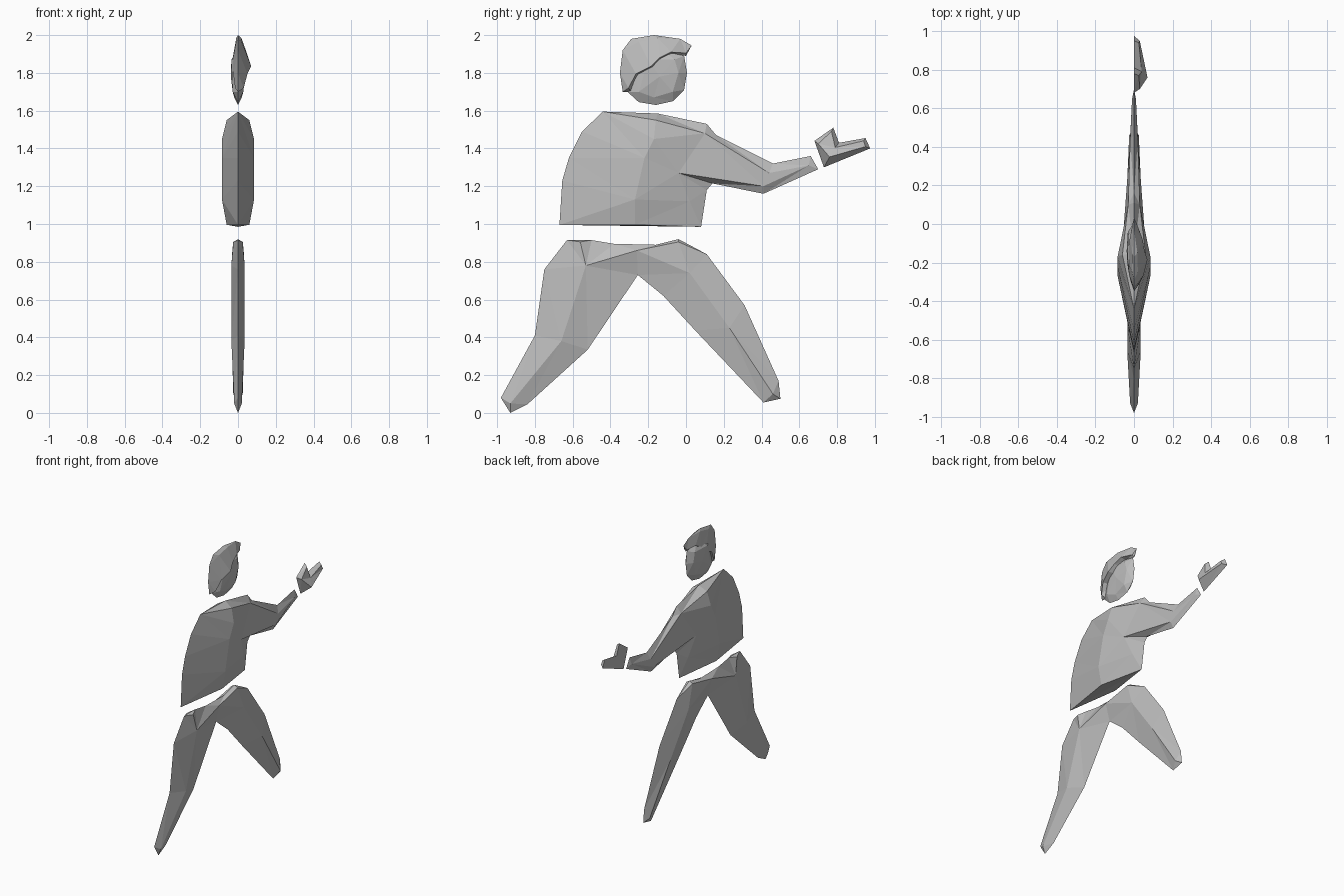
import bpy
import bmesh
from mathutils import Vector
from mathutils.geometry import delaunay_2d_cdt

default_cube = bpy.data.objects.get("Cube")
if default_cube:
    bpy.data.objects.remove(default_cube, do_unlink=True)

# One plain grey for the whole figure
grey = bpy.data.materials.new("plain_grey")
grey.use_nodes = True
colour = (.5, .5, .5, 1)
grey.diffuse_color = colour
grey.node_tree.nodes["Principled BSDF"].inputs["Base Color"].default_value = colour


def faceted_part(name, outline, ridges, back=1, corner_depth=.012):
    """Thin faceted solid: a sharp (y, z) rim at x = 0 and raised (y, z, x) ridges.

    Each ridge is a chain of points whose creases are kept.
    The far side repeats the ridges with their depth multiplied by back.
    """
    points = [Vector(p) for p in outline]
    depths = [0] * len(points)
    creases = []
    for ridge in ridges:
        start = len(points)
        for y, z, depth in ridge:
            points.append(Vector((y, z)))
            depths.append(depth)
        creases += [(i, i + 1) for i in range(start, len(points) - 1)]

    rim_face = [list(range(len(outline)))]
    flat, _, triangles, origins, _, _ = delaunay_2d_cdt(points, creases, rim_face, 1, 1e-5)
    flat = list(flat)
    height = [max((depths[i] for i in source), default=corner_depth) for source in origins]

    # Raise the middle of any triangle that lies wholly on the rim
    faces = []
    for triangle in triangles:
        if any(height[i] for i in triangle):
            faces.append(tuple(triangle))
            continue
        middle = len(flat)
        flat.append(sum((flat[i] for i in triangle), Vector((0, 0))) / len(triangle))
        height.append(corner_depth)
        a, b, c = triangle
        faces += [(a, b, middle), (b, c, middle), (c, a, middle)]

    # Two sides sharing the rim
    bm = bmesh.new()
    near = [bm.verts.new((h, p.x, p.y)) for p, h in zip(flat, height)]
    far = [bm.verts.new((-back * h, p.x, p.y)) if h else v
           for p, h, v in zip(flat, height, near)]
    for face in faces:
        bm.faces.new([near[i] for i in face])
        bm.faces.new([far[i] for i in reversed(face)])
    bmesh.ops.recalc_face_normals(bm, faces=bm.faces)
    mesh = bpy.data.meshes.new(name)
    bm.to_mesh(mesh)
    bm.free()
    mesh.materials.append(grey)
    part = bpy.data.objects.new(name, mesh)
    bpy.context.collection.objects.link(part)
    return part


# Both legs in a wide stride, joined at the hips
faceted_part(
    "legs",
    [(-.98, .08), (-.8, .41), (-.75, .76), (-.63, .915), (-.5, .915), (-.38, .895),
     (-.16, .89), (-.04, .92), (.11, .84), (.31, .57), (.49, .17), (.5, .075),
     (.41, .055), (.05, .435), (-.12, .62), (-.255, .73), (-.52, .335),
     (-.84, .045), (-.93, 0)],
    [[(-.93, .05, .02), (-.66, .38, .035), (-.53, .78, .035), (-.56, .905, .025)],
     [(-.53, .78, .035), (-.26, .86, .03), (-.04, .905, .025)],
     [(-.26, .86, .03), (.02, .74, .035), (.23, .45, .035), (.46, .1, .025)]])

# Torso with the outstretched arm
faceted_part(
    "torso_and_arm",
    [(-.67, .995), (-.655, 1.23), (-.62, 1.35), (-.55, 1.49), (-.44, 1.595),
     (-.15, 1.585), (.11, 1.53), (.16, 1.47), (.46, 1.32), (.66, 1.36),
     (.7, 1.29), (.41, 1.16), (.14, 1.215), (.11, 1.18), (.08, .985)],
    [[(-.27, .996, .06), (-.27, 1.13, .085), (-.22, 1.35, .085),
      (-.17, 1.45, .085), (-.16, 1.55, .06)],
     [(-.04, 1.27, .055), (.41, 1.2, .022), (.65, 1.31, .01)],
     [(-.17, 1.45, .085), (.1, 1.48, .03), (.44, 1.27, .02)],
     [(.02, 1.12, .03)]])

# Open hand, flat on the far side
faceted_part(
    "hand",
    [(.68, 1.44), (.78, 1.51), (.81, 1.43), (.95, 1.455), (.975, 1.4), (.73, 1.3)],
    [[(.77, 1.49, .025), (.7, 1.425, .03), (.76, 1.355, .07), (.95, 1.41, .03),
      (.94, 1.44, .025), (.79, 1.405, .04), (.77, 1.49, .025)]],
    back=0)

# Face
faceted_part(
    "face",
    [(-.31, 1.7), (-.25, 1.645), (-.16, 1.63), (-.07, 1.65), (-.01, 1.71),
     (.005, 1.8), (-.01, 1.89), (-.13, 1.93), (-.28, 1.88)],
    [[(-.25, 1.7, .028), (-.17, 1.67, .02), (-.07, 1.7, .028), (-.04, 1.8, .032),
      (-.06, 1.87, .03), (-.2, 1.87, .035), (-.25, 1.7, .028)],
     [(-.14, 1.78, .038)]])

# Swept hair with a raised fringe on one side
faceted_part(
    "hair",
    [(-.335, 1.7), (-.35, 1.8), (-.335, 1.92), (-.29, 1.98), (-.17, 2), (-.03, 1.98),
     (.03, 1.945), (0, 1.89), (-.08, 1.9), (-.13, 1.87), (-.17, 1.83),
     (-.25, 1.79), (-.29, 1.7)],
    [[(-.305, 1.72, .03), (-.265, 1.795, .05), (-.185, 1.835, .07),
      (-.14, 1.88, .055), (-.08, 1.91, .045), (0, 1.905, .015)],
     [(-.25, 1.965, .02), (-.15, 1.985, .018)]],
    back=.5)
